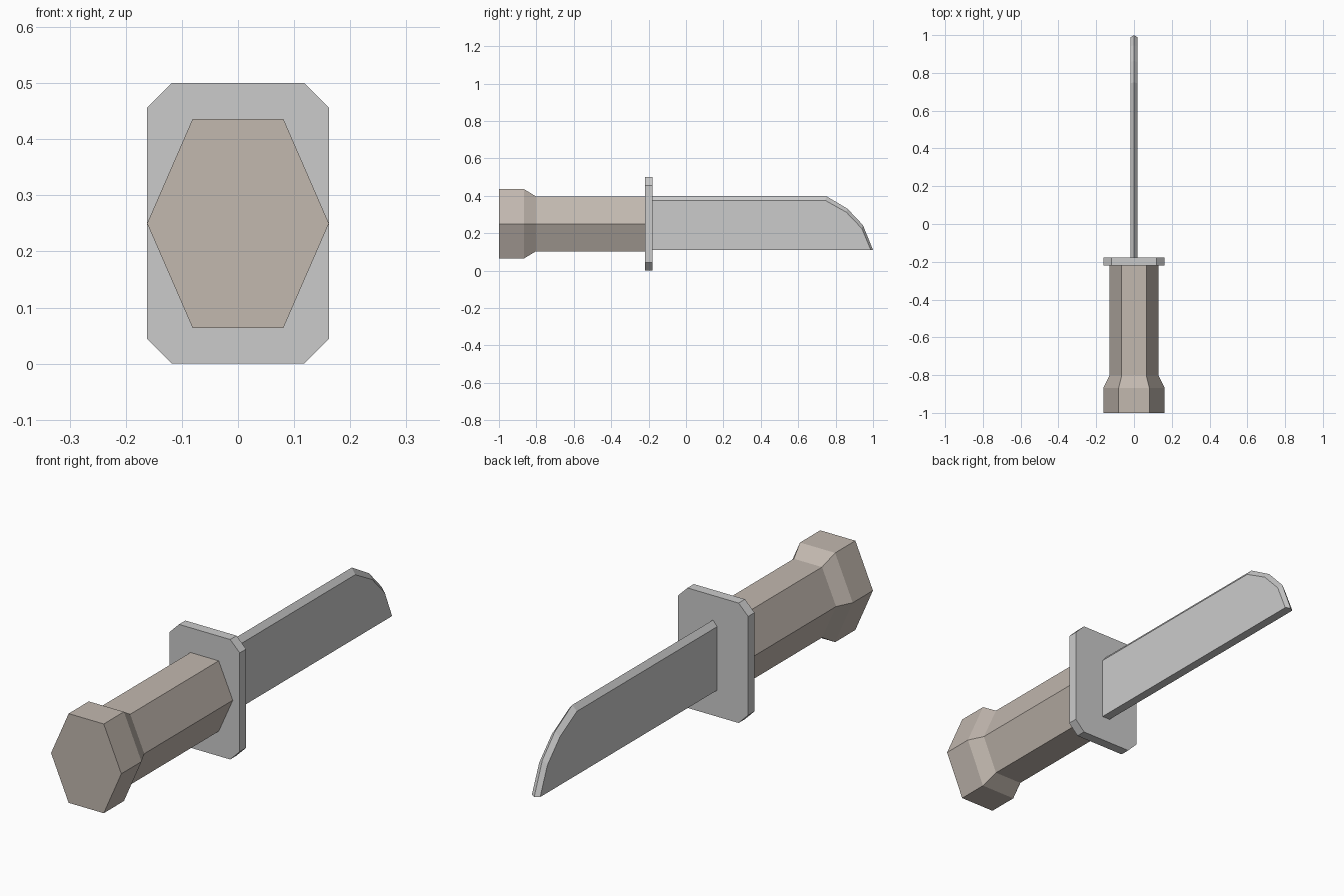
import bpy, bmesh

if "Cube" in bpy.data.objects:
    bpy.data.objects.remove(bpy.data.objects["Cube"])

MID = 0.25  # height of the long axis


def finish(name, bm, mat=None):
    bmesh.ops.recalc_face_normals(bm, faces=bm.faces[:])
    me = bpy.data.meshes.new(name)
    bm.to_mesh(me)
    bm.free()
    ob = bpy.data.objects.new(name, me)
    bpy.context.collection.objects.link(ob)
    if mat:
        me.materials.append(mat)
    return ob


def loft(name, sections, mat=None):
    """Join (y, [(x, z), ...]) outlines along y and cap both ends."""
    bm = bmesh.new()
    rings = [[bm.verts.new((x, y, z)) for x, z in pts] for y, pts in sections]
    n = len(rings[0])
    for a, b in zip(rings, rings[1:]):
        for i in range(n):
            j = (i + 1) % n
            bm.faces.new((a[i], a[j], b[j], b[i]))
    bm.faces.new(rings[0])
    bm.faces.new(rings[-1])
    return finish(name, bm, mat)


def hexagon(rx, rz):
    return [(rx * u, MID + rz * v) for u, v in
            ((1, 0), (.5, 1), (-.5, 1), (-1, 0), (-.5, -1), (.5, -1))]


brown = bpy.data.materials.new("handle_brown")
brown.diffuse_color = (0.54, 0.48, 0.43, 1)
brown.use_nodes = True
brown.node_tree.nodes["Principled BSDF"].inputs["Base Color"].default_value = brown.diffuse_color

# Six-sided handle with flared pommel
grip, pommel = hexagon(0.13, 0.147), hexagon(0.162, 0.186)
loft("handle", [(-1.0, pommel), (-0.867, pommel), (-0.803, grip), (-0.217, grip)], brown)

# Guard plate with clipped corners
w, h, c = 0.162, 0.25, 0.044
plate = []
for sx, sz in ((1, 1), (-1, 1), (-1, -1), (1, -1)):
    corner = [(sx * w, MID + sz * (h - c)), (sx * (w - c), MID + sz * h)]
    plate += corner if sx * sz > 0 else corner[::-1]
loft("guard", [(-0.22, plate), (-0.178, plate)])

# Blade: flat sides (y, z) rising to a central ridge along the top and tip
shoulder = [(-0.18, 0.375), (0.745, 0.375), (0.857, 0.312), (0.94, 0.225), (0.988, 0.11)]
ridge = [(-0.18, 0.398), (0.75, 0.398), (0.863, 0.331), (0.946, 0.243), (1.0, 0.11)]
bm = bmesh.new()
top = [bm.verts.new((0, y, z)) for y, z in ridge]
sides = []
for s in (-1, 1):
    side = [bm.verts.new((s * 0.019, y, z)) for y, z in shoulder]
    heel = bm.verts.new((s * 0.019, -0.18, 0.11))
    bm.faces.new([heel] + side)
    for i in range(4):
        bm.faces.new((side[i], side[i + 1], top[i + 1], top[i]))
    sides.append((heel, side))
(hl, sl), (hr, sr) = sides
bm.faces.new((hl, sl[-1], top[-1], sr[-1], hr))  # underside
bm.faces.new((hl, sl[0], top[0], sr[0], hr))     # end against the guard
finish("blade", bm)
